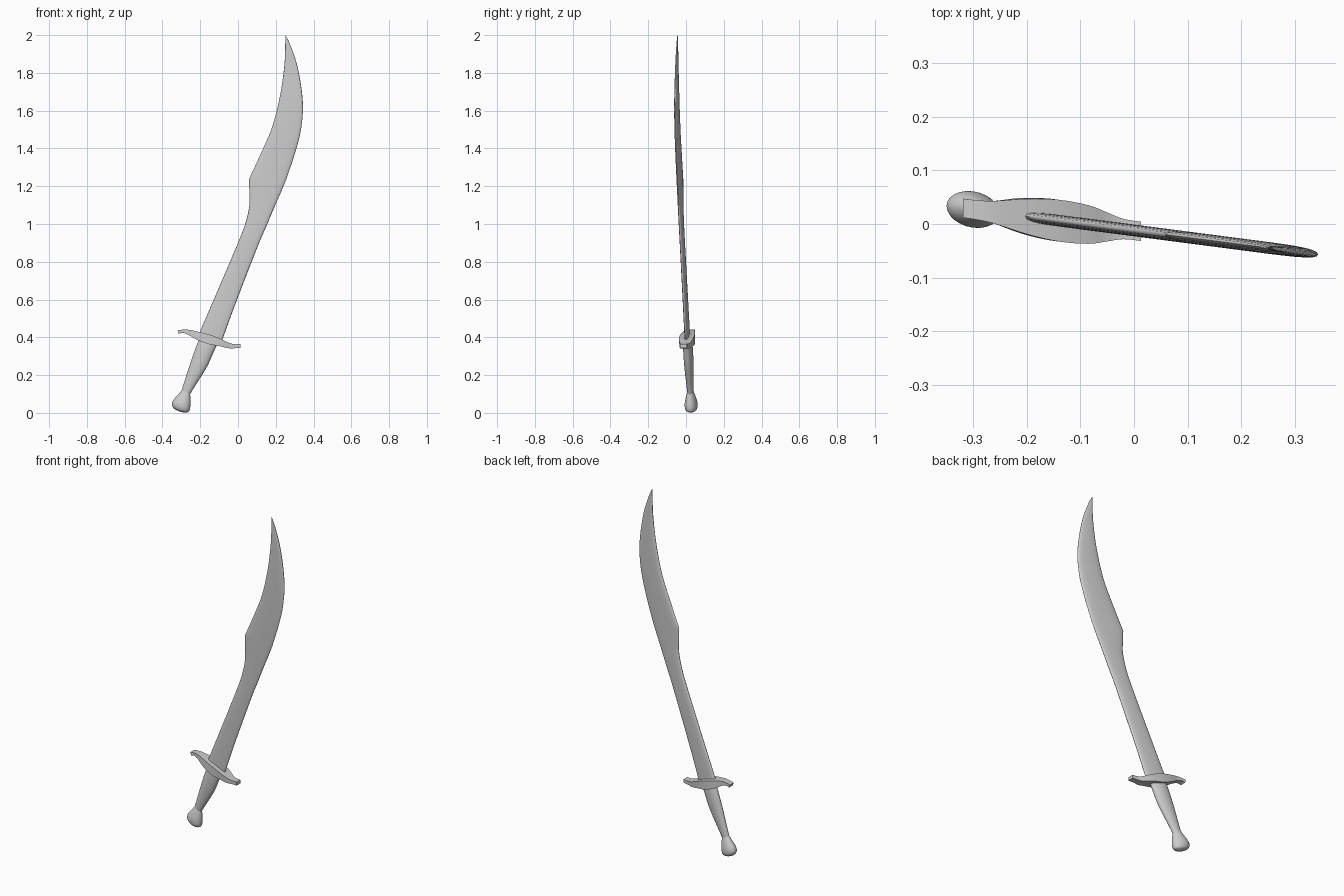
import bpy, bmesh, math

SLOPE, OFFSET = -0.13, -0.012      # the sword lies in a slightly turned vertical plane


def smooth(stations, steps):
    """Catmull-Rom through the stations (x1, z1, x2, z2, half thickness)."""
    p = [stations[0]] + stations + [stations[-1]]
    out = []
    for a, b, c, d in zip(p, p[1:], p[2:], p[3:]):
        for i in range(steps):
            t = i / steps
            out.append(tuple(
                0.5 * (2 * q + (r - o) * t + (2 * o - 5 * q + 4 * r - s) * t * t
                       + (3 * q - o - 3 * r + s) * t ** 3)
                for o, q, r, s in zip(a, b, c, d)))
    return out + [stations[-1]]


def oval(n, power=1.0):
    """Unit section; power below 1 makes it boxier."""
    pts = []
    for i in range(n):
        a = 2 * math.pi * i / n
        c, s = math.cos(a), math.sin(a)
        pts.append((math.copysign(abs(c) ** power, c), math.copysign(abs(s) ** power, s)))
    return pts


def loft(name, stations, section, angle=40):
    """Skin a section between two edge lines, with caps at both ends."""
    bm = bmesh.new()
    rings = []
    for x1, z1, x2, z2, h in stations:
        ring = []
        for u, v in section:
            x = (x1 + x2) / 2 + u * (x2 - x1) / 2
            z = (z1 + z2) / 2 + u * (z2 - z1) / 2
            ring.append(bm.verts.new((x, OFFSET + SLOPE * x + v * h, z)))
        rings.append(ring)
    n = len(section)
    for a, b in zip(rings, rings[1:]):
        for i in range(n):
            j = (i + 1) % n
            bm.faces.new((a[i], a[j], b[j], b[i]))
    bm.faces.new(rings[0])
    bm.faces.new(rings[-1])
    bmesh.ops.recalc_face_normals(bm, faces=bm.faces)
    mesh = bpy.data.meshes.new(name)
    bm.to_mesh(mesh)
    bm.free()
    obj = bpy.data.objects.new(name, mesh)
    bpy.context.collection.objects.link(obj)
    bpy.ops.object.select_all(action='DESELECT')
    obj.select_set(True)
    bpy.context.view_layer.objects.active = obj
    bpy.ops.object.shade_smooth_by_angle(angle=math.radians(angle))
    return obj


# Blade: inner and outer edge pairs, split at the notch so it stays sharp
lower = [(-0.215, 0.400, -0.092, 0.360, 0.011), (-0.124, 0.610, -0.020, 0.560, 0.011),
         (0.008, 0.920, 0.104, 0.880, 0.011), (0.045, 1.025, 0.149, 0.985, 0.011),
         (0.061, 1.105, 0.195, 1.095, 0.011), (0.060, 1.170, 0.226, 1.165, 0.011),
         (0.058, 1.237, 0.255, 1.235, 0.011)]
upper = [lower[-1], (0.124, 1.380, 0.305, 1.385, 0.011),
         (0.182, 1.518, 0.335, 1.510, 0.011), (0.224, 1.687, 0.343, 1.650, 0.010),
         (0.246, 1.846, 0.317, 1.825, 0.007), (0.250, 1.950, 0.277, 1.948, 0.004),
         (0.2505, 2.000, 0.2525, 1.998, 0.001)]
loft("blade", smooth(lower, 5)[:-1] + smooth(upper, 5), oval(20, 0.8), 60)

# Guard: upper and lower edge pairs, square section, widest in the middle
guard = [(-0.320, 0.436, -0.314, 0.418, 0.018), (-0.300, 0.440, -0.293, 0.424, 0.018),
         (-0.262, 0.440, -0.262, 0.413, 0.021), (-0.200, 0.427, -0.212, 0.385, 0.033),
         (-0.140, 0.411, -0.155, 0.364, 0.039), (-0.085, 0.389, -0.100, 0.354, 0.036),
         (-0.050, 0.372, -0.055, 0.343, 0.027), (-0.020, 0.364, -0.025, 0.342, 0.019),
         (0.013, 0.364, 0.013, 0.344, 0.018)]
loft("guard", smooth(guard, 4), [(1, 1), (-1, 1), (-1, -1), (1, -1)], 35)

# Grip: oval handle tapering towards the pommel
grip = [(-0.302, 0.110, -0.256, 0.092, 0.016), (-0.292, 0.140, -0.240, 0.122, 0.018),
        (-0.251, 0.268, -0.168, 0.237, 0.024), (-0.222, 0.350, -0.131, 0.317, 0.025),
        (-0.205, 0.395, -0.112, 0.360, 0.022)]
loft("grip", smooth(grip, 5), oval(24))

# Pommel: lopsided bulb
pommel = [(-0.298, 0.121, -0.254, 0.105, 0.016), (-0.316, 0.098, -0.252, 0.075, 0.025),
          (-0.343, 0.067, -0.252, 0.042, 0.033), (-0.350, 0.042, -0.255, 0.018, 0.033),
          (-0.337, 0.021, -0.264, 0.005, 0.026), (-0.308, 0.007, -0.283, 0.001, 0.011)]
loft("pommel", smooth(pommel, 5), oval(24), 60)
